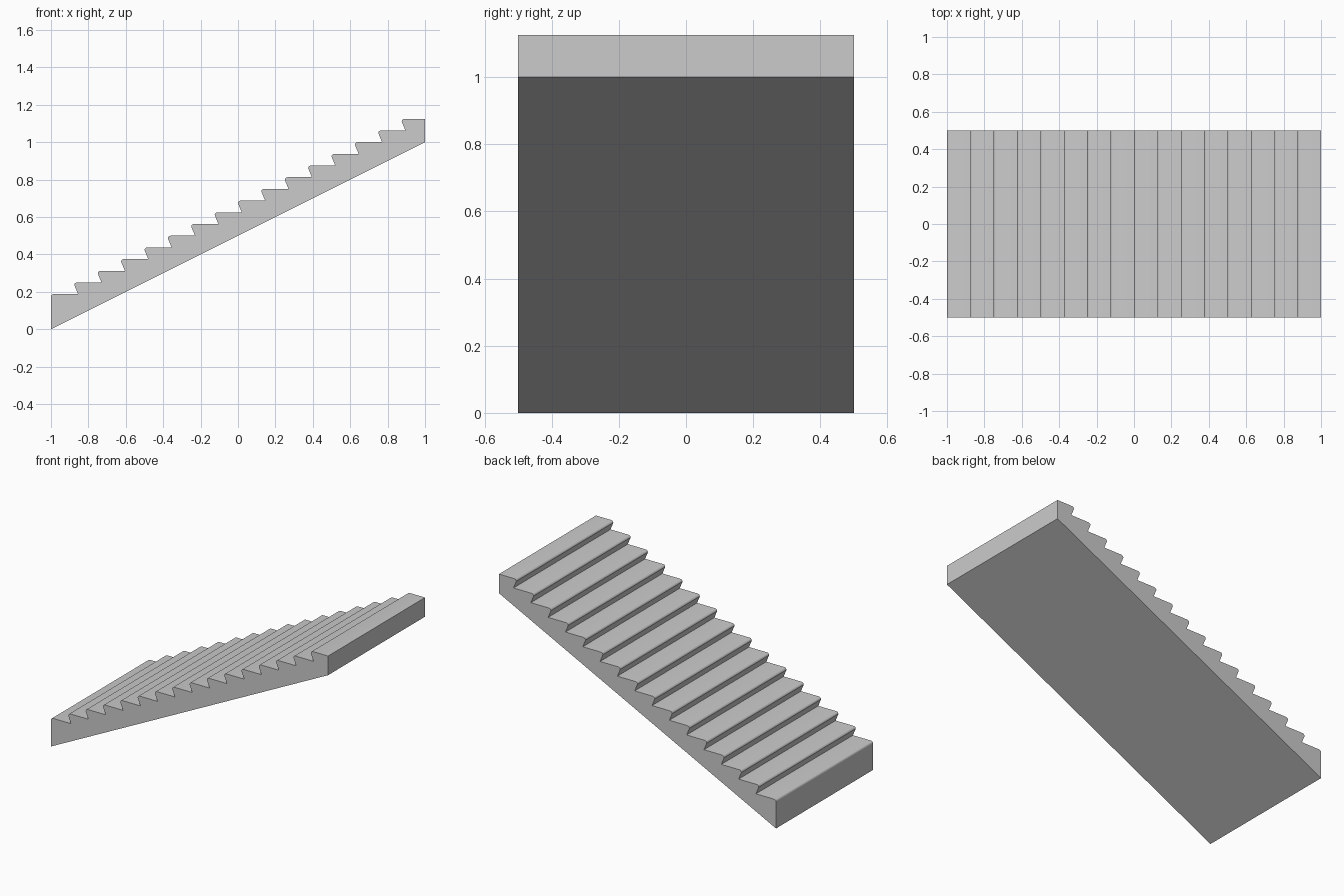
import bpy, bmesh, math

if "Cube" in bpy.data.objects:
    bpy.data.objects.remove(bpy.data.objects["Cube"])

STEPS, RUN, RISE = 16, 0.125, 0.0625
FIRST_TOP, SLANT, R = 0.1875, 0.02, 0.014

# side profile: sloped underside, then rounded, undercut treads
profile = [(-1.0, 0.0)]
for i in range(STEPS):
    x, top = -1 + i * RUN, FIRST_TOP + i * RISE
    if i:
        profile.append((x + SLANT, top - RISE))
    for k in range(4):
        a = math.radians(30 * k)
        profile.append((x + R - R * math.cos(a), top - R + R * math.sin(a)))
profile += [(1.0, FIRST_TOP + (STEPS - 1) * RISE), (1.0, 1.0)]

# extrude the profile across the width
bm = bmesh.new()
face = bm.faces.new([bm.verts.new((x, -0.5, z)) for x, z in profile])
ext = bmesh.ops.extrude_face_region(bm, geom=[face])
verts = [g for g in ext["geom"] if isinstance(g, bmesh.types.BMVert)]
bmesh.ops.translate(bm, vec=(0, 1, 0), verts=verts)
bmesh.ops.recalc_face_normals(bm, faces=bm.faces[:])
mesh = bpy.data.meshes.new("stair_flight")
bm.to_mesh(mesh)
bm.free()
stairs = bpy.data.objects.new("stair_flight", mesh)
bpy.context.collection.objects.link(stairs)

# smooth nosings, sharp step edges
bpy.context.view_layer.objects.active = stairs
stairs.select_set(True)
bpy.ops.object.shade_smooth_by_angle(angle=math.radians(35))
